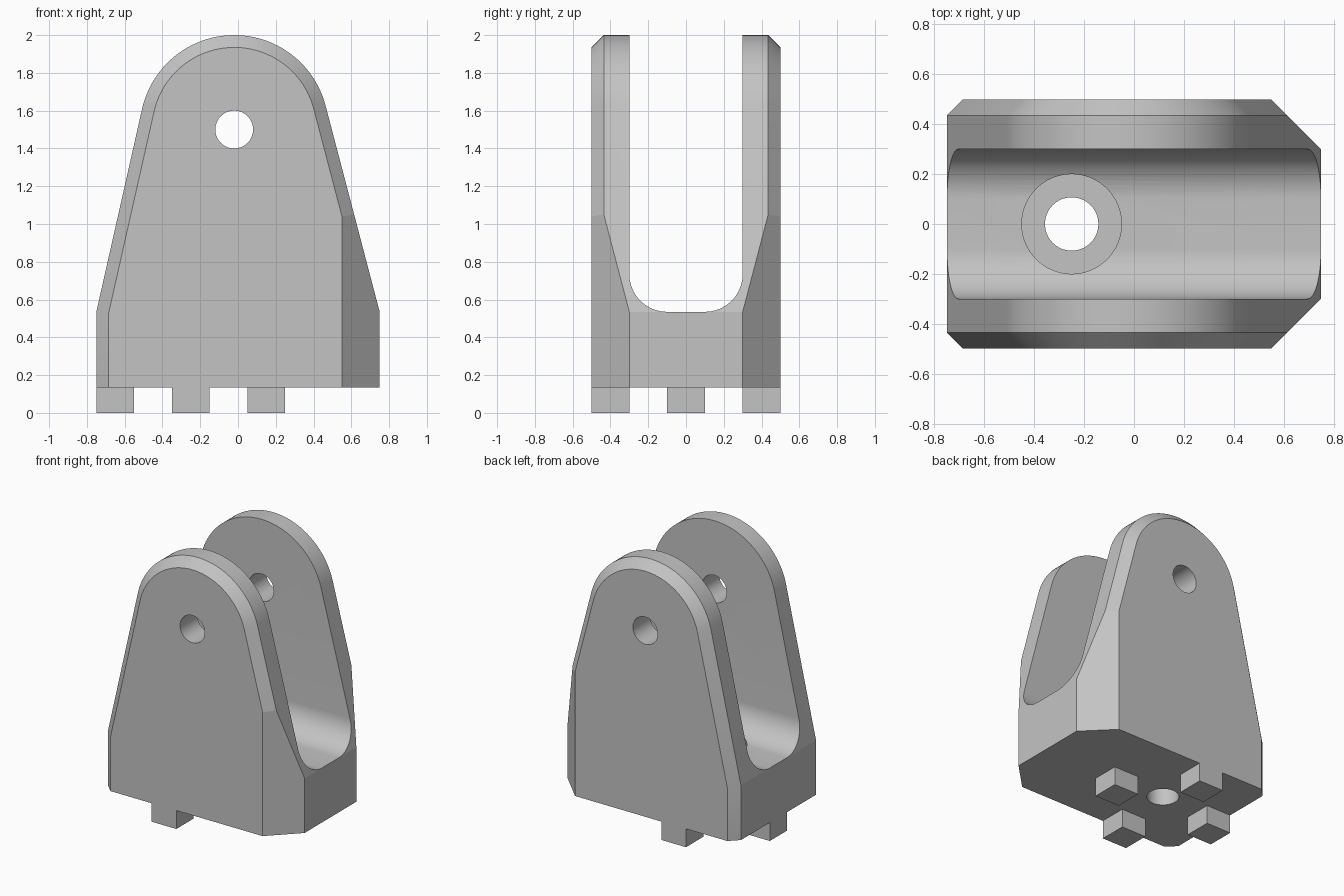
import bpy
import bmesh
from math import pi, cos, sin, acos, atan2, hypot, radians
from mathutils import Vector

if "Cube" in bpy.data.objects:
    bpy.data.objects.remove(bpy.data.objects["Cube"], do_unlink=True)

grey = bpy.data.materials.new("plain grey")
grey.use_nodes = True
grey.diffuse_color = (0.55, 0.55, 0.55, 1)
grey.node_tree.nodes["Principled BSDF"].inputs["Base Color"].default_value = grey.diffuse_color

BASE, FLOOR, HALF = 0.135, 0.535, 0.75     # underside, slot floor, half length
PIVOT, RADIUS = Vector((-0.02, 1.5)), 0.5  # rounded top of the cheeks
BOLT_X = -0.25


def loft(name, loops):
    """Closed solid through a series of matching point loops."""
    bm = bmesh.new()
    rings = [[bm.verts.new(p) for p in loop] for loop in loops]
    bm.faces.new(rings[0])
    bm.faces.new(rings[-1])
    n = len(rings[0])
    for a, b in zip(rings, rings[1:]):
        for i in range(n):
            j = (i + 1) % n
            bm.faces.new((a[i], a[j], b[j], b[i]))
    bmesh.ops.recalc_face_normals(bm, faces=bm.faces)
    mesh = bpy.data.meshes.new(name)
    bm.to_mesh(mesh)
    bm.free()
    mesh.materials.append(grey)
    obj = bpy.data.objects.new(name, mesh)
    bpy.context.collection.objects.link(obj)
    return obj


def outline(inset):
    """Tapered cheek outline with a round top, shrunk by inset."""
    angles, corners = [], []
    for side in (1, -1):
        p = Vector((side * HALF, FLOOR))
        v = p - PIVOT
        t = atan2(v.y, v.x) % (2 * pi) + side * acos(RADIUS / hypot(v.x, v.y))
        angles.append(t % (2 * pi))
        n1, n2 = Vector((-side, 0)), -Vector((cos(t), sin(t)))
        corners.append(p + (n1 + n2) * inset / (1 + n1.dot(n2)))
    start, end = angles
    steps = 48
    arc = [PIVOT + (RADIUS - inset) * Vector((cos(a), sin(a)))
           for a in (start + (end - start) * i / steps for i in range(steps + 1))]
    edge = HALF - inset
    return [Vector((edge, BASE)), corners[0], *arc, corners[1], Vector((-edge, BASE))]


def circle(radius, steps=64):
    return [(radius * cos(2 * pi * i / steps), radius * sin(2 * pi * i / steps))
            for i in range(steps)]


def cut(obj, cutter):
    mod = obj.modifiers.new("cut", "BOOLEAN")
    mod.operation, mod.solver, mod.object = "DIFFERENCE", "EXACT", cutter
    bpy.context.view_layer.objects.active = obj
    bpy.ops.object.modifier_apply(modifier=mod.name)
    bpy.data.objects.remove(cutter, do_unlink=True)


# Body with chamfered outer rims
bracket = loft("clevis_bracket", [[(p.x, y, p.y) for p in outline(d)]
               for y, d in ((-0.5, 0.065), (-0.435, 0), (0.435, 0), (0.5, 0.065))])

# Large vertical chamfers on the left end
bm = bmesh.new()
bm.from_mesh(bracket.data)
for side in (1, -1):
    bmesh.ops.bisect_plane(bm, geom=bm.verts[:] + bm.edges[:] + bm.faces[:],
                           plane_co=(0.55, side * 0.5, 0), plane_no=(1, side, 0),
                           clear_outer=True)
    bmesh.ops.holes_fill(bm, edges=[e for e in bm.edges if e.is_boundary], sides=0)
bmesh.ops.recalc_face_normals(bm, faces=bm.faces)
bm.to_mesh(bracket.data)
bm.free()

# Slot with rounded bottom corners
fillet = 0.2
slot = [(0.3, 2.3)]
for cy, first in ((0.1, 0), (-0.1, -pi / 2)):
    for i in range(17):
        a = first - pi / 2 * i / 16
        slot.append((cy + fillet * cos(a), FLOOR + fillet + fillet * sin(a)))
slot.append((-0.3, 2.3))
cut(bracket, loft("slot_cutter", [[(x, y, z) for y, z in slot] for x in (-1, 1)]))

# Pin hole through both cheeks
cut(bracket, loft("pin_cutter", [[(PIVOT.x + a, y, PIVOT.y + b) for a, b in circle(0.1)]
                                 for y in (-1, 1)]))

# Bolt hole and its counterbore
for radius, low in ((0.2, 0.335), (0.107, 0)):
    cut(bracket, loft("bolt_cutter", [[(BOLT_X + a, b, z) for a, b in circle(radius)]
                                      for z in (low, 0.9)]))

bpy.ops.object.select_all(action="DESELECT")
bracket.select_set(True)
bpy.context.view_layer.objects.active = bracket
bpy.ops.object.shade_smooth_by_angle(angle=radians(9))

# Four locating lugs around the bolt hole
for name, dx, dy in (("right_lug", -0.4, 0), ("left_lug", 0.4, 0),
                     ("front_lug", 0, -0.4), ("back_lug", 0, 0.4)):
    loft(name, [[(BOLT_X + dx + sx * 0.1, dy + sy * 0.1, z)
                 for sx, sy in ((-1, -1), (1, -1), (1, 1), (-1, 1))] for z in (0, BASE)])
